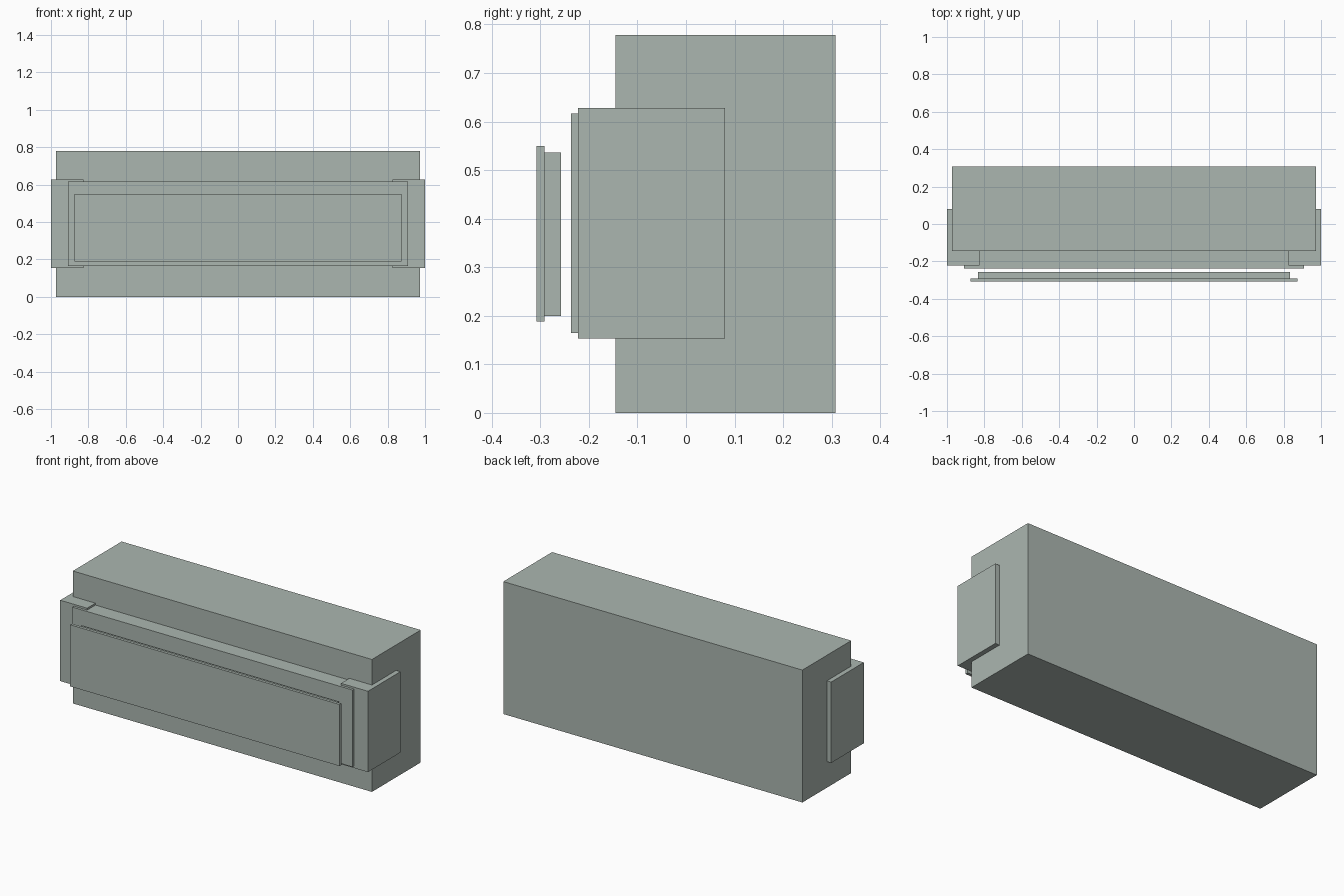
import bpy
import bmesh
from mathutils import Matrix, Vector

default = bpy.data.objects.get("Cube")
if default:
    bpy.data.objects.remove(default, do_unlink=True)

# Single grey-green finish
colour = (0.41, 0.47, 0.435, 1.0)
finish = bpy.data.materials.new("grey_green")
finish.use_nodes = True
finish.diffuse_color = colour
finish.node_tree.nodes["Principled BSDF"].inputs["Base Color"].default_value = colour


def box(name, x, y, z):
    """Add a box spanning the given (low, high) ranges."""
    low, high = (Vector(corner) for corner in zip(x, y, z))
    place = Matrix.Translation((low + high) / 2) @ Matrix.Diagonal((*(high - low), 1))
    bm = bmesh.new()
    bmesh.ops.create_cube(bm, size=1, matrix=place)
    mesh = bpy.data.meshes.new(name)
    bm.to_mesh(mesh)
    bm.free()
    mesh.materials.append(finish)
    obj = bpy.data.objects.new(name, mesh)
    bpy.context.collection.objects.link(obj)
    return obj


# Main housing
box("body", (-0.972, 0.972), (-0.145, 0.308), (0, 0.778))

# Raised panel on the front of the housing
box("front_panel", (-0.91, 0.91), (-0.237, -0.145), (0.165, 0.617))

# Brackets wrapping both front corners
for name, x in (("left_bracket", (0.825, 1.0)), ("right_bracket", (-1.0, -0.825))):
    box(name, x, (-0.222, 0.08), (0.153, 0.628))

# Separate cover standing just ahead of the panel, with its smaller backing
box("cover_backing", (-0.835, 0.835), (-0.291, -0.257), (0.2, 0.536))
box("cover_plate", (-0.875, 0.875), (-0.308, -0.291), (0.188, 0.55))
